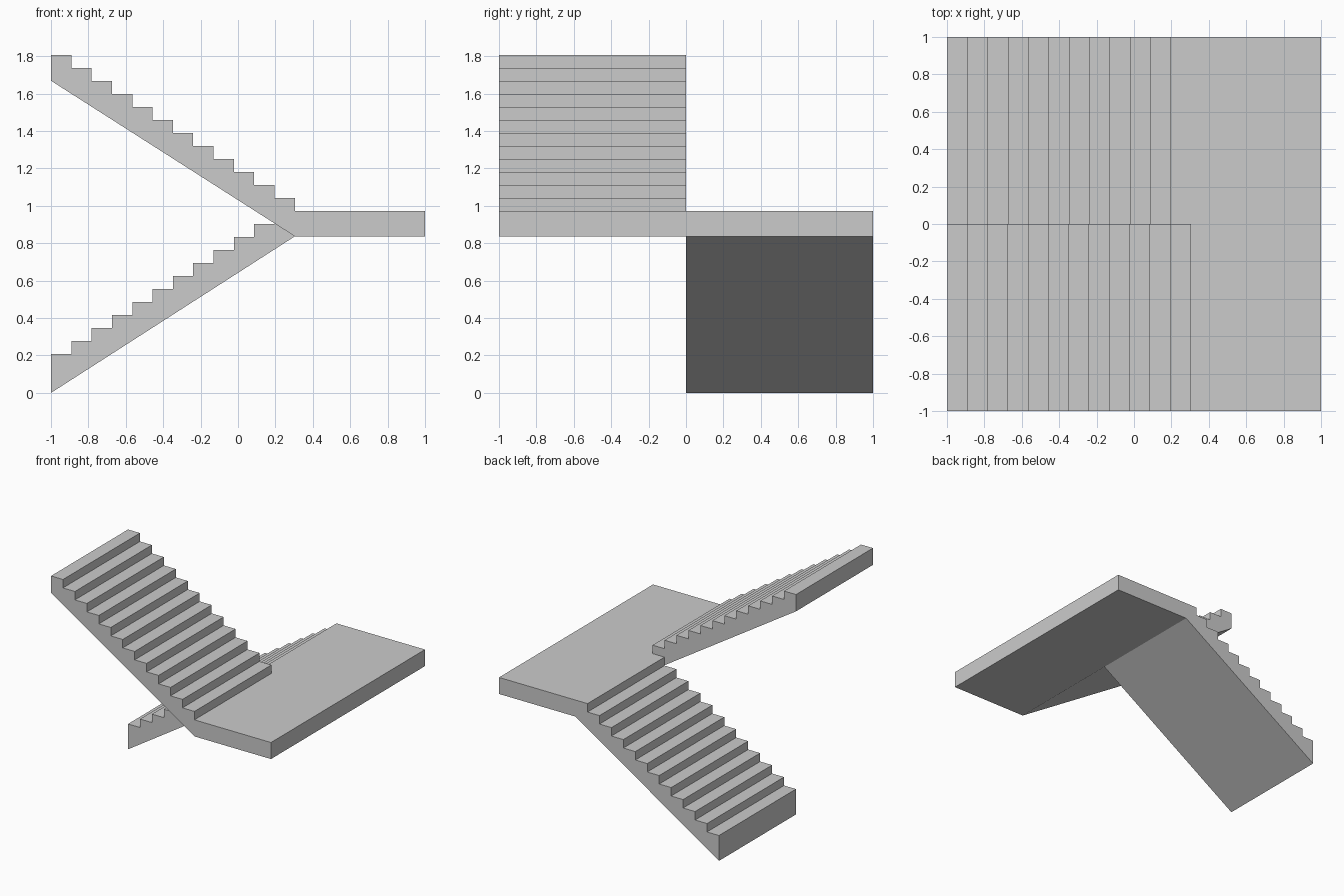
import bpy, bmesh, math

if "Cube" in bpy.data.objects:
    bpy.data.objects.remove(bpy.data.objects["Cube"])

RUN, RISE = 1.304 / 12, 1.807 / 26
LAND_TOP, LAND_BOTTOM = RISE * 14, 0.837
KNEE = -1 + RUN * 12          # where both sloped undersides meet the landing


def extrude_profile(name, pts, y0, y1):
    bm = bmesh.new()
    face = bm.faces.new([bm.verts.new((x, y0, z)) for x, z in pts])
    ext = bmesh.ops.extrude_face_region(bm, geom=[face])
    verts = [v for v in ext["geom"] if isinstance(v, bmesh.types.BMVert)]
    bmesh.ops.translate(bm, verts=verts, vec=(0, y1 - y0, 0))
    bmesh.ops.recalc_face_normals(bm, faces=bm.faces)
    mesh = bpy.data.meshes.new(name)
    bm.to_mesh(mesh)
    bm.free()
    ob = bpy.data.objects.new(name, mesh)
    bpy.context.collection.objects.link(ob)
    return ob


# Lower flight with the back half of the landing
low = [(1, LAND_BOTTOM), (KNEE, LAND_BOTTOM), (-1, 0.0)]
for i in range(11):
    z = RISE * (3 + i)
    low += [(-1 + RUN * i, z), (-1 + RUN * (i + 1), z)]
low += [(-1 + RUN * 11, LAND_TOP), (1, LAND_TOP)]
stair = extrude_profile("staircase", low, 0, 1)

# Upper flight with the front half of the landing
up = [(1, LAND_BOTTOM), (1, LAND_TOP), (KNEE, LAND_TOP)]
for i in range(12):
    z = LAND_TOP + RISE * (i + 1)
    up += [(KNEE - RUN * i, z), (KNEE - RUN * (i + 1), z)]
up += [(-1, 1.669), (KNEE, LAND_BOTTOM)]
upper = extrude_profile("upper_flight", up, -1, 0)

# Fuse both halves into one solid, dropping the seam across the landing
mod = stair.modifiers.new("fuse", 'BOOLEAN')
mod.operation = 'UNION'
mod.solver = 'EXACT'
mod.object = upper
bpy.context.view_layer.objects.active = stair
bpy.ops.object.modifier_apply(modifier=mod.name)
bpy.data.objects.remove(upper)

bm = bmesh.new()
bm.from_mesh(stair.data)
bmesh.ops.dissolve_limit(bm, angle_limit=math.radians(0.5),
                         verts=bm.verts, edges=bm.edges)
bm.to_mesh(stair.data)
bm.free()
